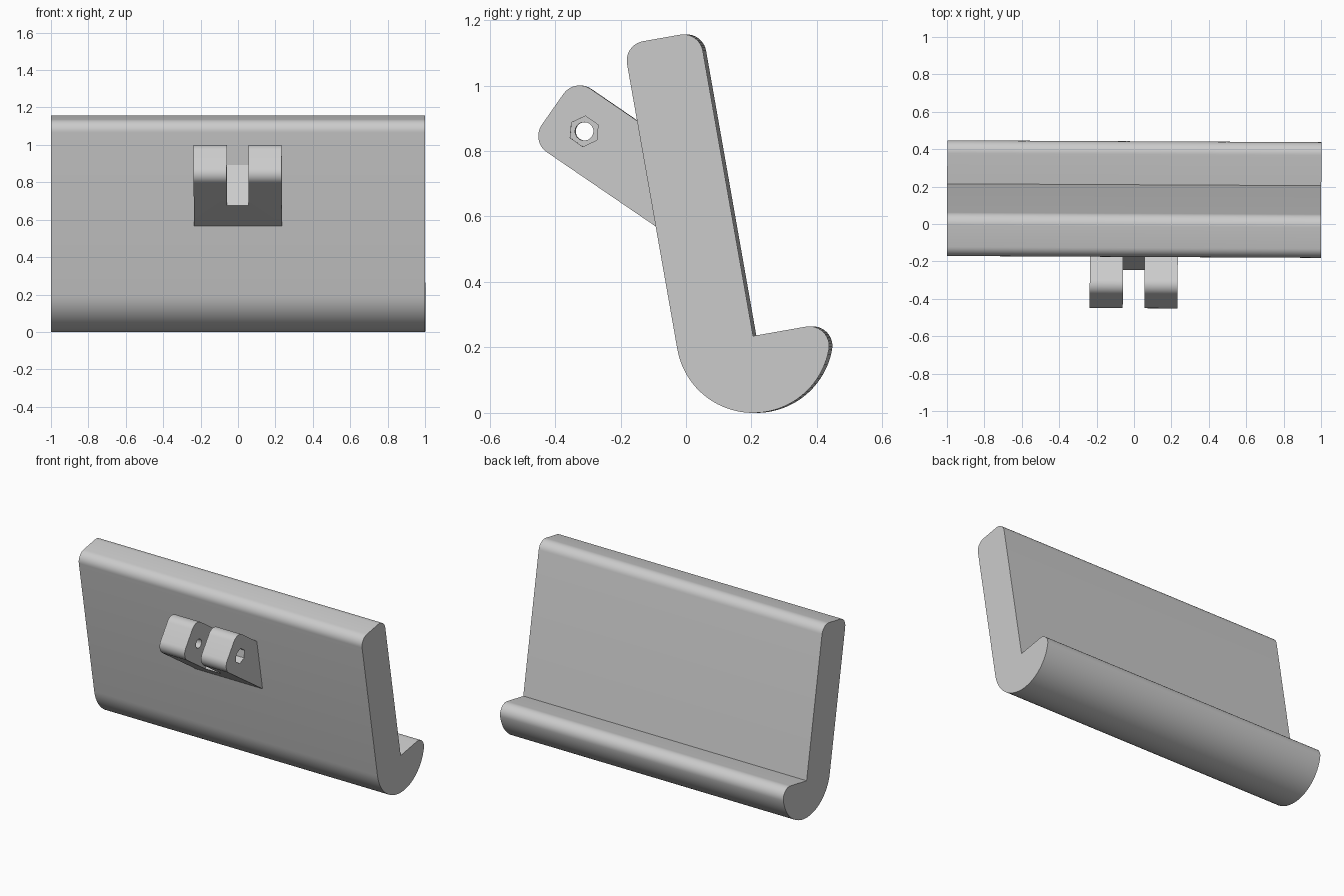
import bpy, bmesh
from math import radians, cos, sin, pi, sqrt
from mathutils import Vector, Matrix

cube = bpy.data.objects.get("Cube")
if cube:
    bpy.data.objects.remove(cube, do_unlink=True)

grey = bpy.data.materials.new("light_grey")
grey.use_nodes = True
color = (0.6, 0.6, 0.6, 1)
grey.diffuse_color = color
grey.node_tree.nodes["Principled BSDF"].inputs["Base Color"].default_value = color


def arc(cx, cy, r, start, end, steps):
    """Points along an arc, angles in degrees."""
    angles = [radians(start + (end - start) * i / steps) for i in range(steps + 1)]
    return [(cx + r * cos(a), cy + r * sin(a)) for a in angles]


def place(points, origin, degrees):
    """Turn and move profile points in the y-z plane."""
    turn = Matrix.Rotation(radians(degrees), 2)
    return [turn @ Vector(p) + Vector(origin) for p in points]


def extrude(name, points, x0, x1):
    """Solid with a y-z profile running from x0 to x1."""
    bm = bmesh.new()
    face = bm.faces.new([bm.verts.new((x0, p[0], p[1])) for p in points])
    side = bmesh.ops.extrude_face_region(bm, geom=[face])
    verts = [v for v in side["geom"] if isinstance(v, bmesh.types.BMVert)]
    bmesh.ops.translate(bm, verts=verts, vec=(x1 - x0, 0, 0))
    bmesh.ops.recalc_face_normals(bm, faces=bm.faces)
    mesh = bpy.data.meshes.new(name)
    bm.to_mesh(mesh)
    bm.free()
    mesh.materials.append(grey)
    obj = bpy.data.objects.new(name, mesh)
    bpy.context.collection.objects.link(obj)
    return obj


def cut(target, cutter):
    """Subtract the cutter, then discard it."""
    mod = target.modifiers.new("cut", 'BOOLEAN')
    mod.operation, mod.solver, mod.object = 'DIFFERENCE', 'EXACT', cutter
    bpy.context.view_layer.objects.active = target
    bpy.ops.object.modifier_apply(modifier=mod.name)
    bpy.data.objects.remove(cutter, do_unlink=True)


# Leaning back plate with a rounded lip, drawn around its inner corner
R, F, H = 0.235, 0.06, 0.945
tip = sqrt((R - F) ** 2 - F ** 2)
tip_angle = -20
profile = [(0, 0)]
profile += arc(-F, H - F, F, 0, 90, 10)
profile += arc(F - R, H - F, F, 90, 180, 10)
profile += arc(0, 0, R, 180, 360 + tip_angle, 40)
profile += arc(tip, -F, F, tip_angle, 90, 12)[1:]
plate = extrude("back_plate_and_lip", place(profile, (0.21, 0.235), 10), -1, 1)

# Hinge lug, its root ending just inside the plate
pivot, tilt, half = (-0.31, 0.86), -35, 0.1175
c = half - F
profile = arc(-c, c, F, 90, 180, 10) + arc(-c, -c, F, 180, 270, 10)
root = [(-0.07, 0.555), (-0.13, 0.88)]
lug = extrude("hinge_lug", place(profile, pivot, tilt) + root, -0.235, 0.235)

# Slot, pivot hole and nut recess
slot = [(-0.6, 0.6), (-0.28, 0.6), (-0.14, 0.91), (-0.14, 1.1), (-0.6, 1.1)]
cut(lug, extrude("slot_cutter", slot, -0.058, 0.058))
hole = arc(0, 0, 0.028, 0, 360, 24)[:-1]
cut(lug, extrude("hole_cutter", place(hole, pivot, tilt), -0.5, 0.5))
nut = arc(0, 0, 0.047, 0, 360, 6)[:-1]
cut(lug, extrude("nut_cutter", place(nut, pivot, tilt), 0.175, 0.5))

# Slight turn and smooth shading on the rounded faces
for obj in (plate, lug):
    obj.rotation_euler.z = -0.005
    bpy.ops.object.select_all(action='DESELECT')
    obj.select_set(True)
    bpy.context.view_layer.objects.active = obj
    bpy.ops.object.shade_smooth_by_angle(angle=radians(30))
